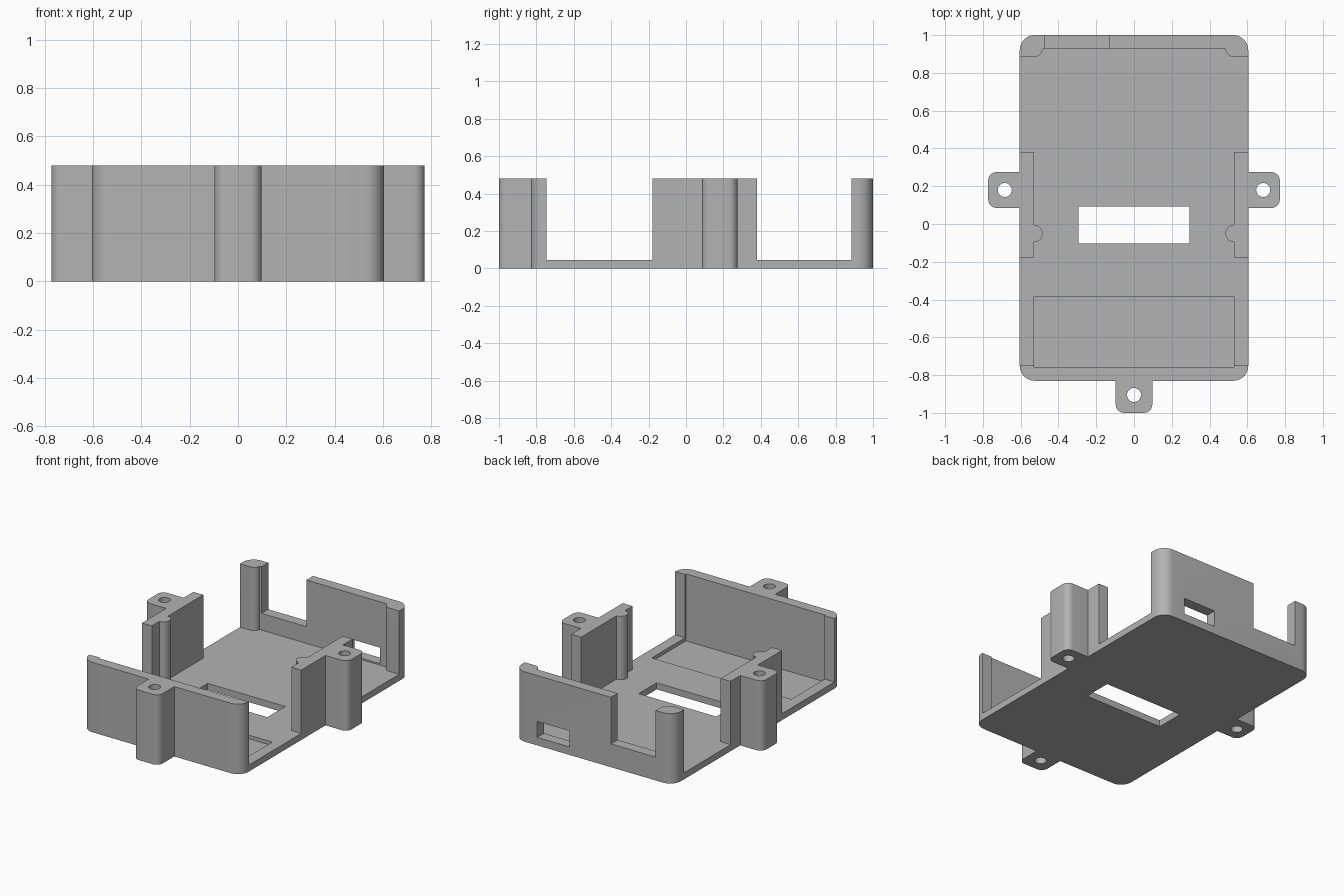
import bpy
import bmesh
from math import cos, sin, pi

default = bpy.data.objects.get("Cube")
if default:
    bpy.data.objects.remove(default, do_unlink=True)

HEIGHT = 0.48
FLOOR = 0.045
HALF_W, FRONT, BACK = 0.605, -0.83, 1.0       # outer shell
IN_W, IN_FRONT, IN_BACK = 0.53, -0.757, 0.927  # inner cavity
OVER = 0.6                                     # cutters reach past the rim

grey = bpy.data.materials.new("plain grey")
grey.use_nodes = True
grey.diffuse_color = (0.45, 0.45, 0.45, 1)
grey.node_tree.nodes["Principled BSDF"].inputs["Base Color"].default_value = (0.45, 0.45, 0.45, 1)


def prism(name, outline, z0, z1):
    """Extrude a counter-clockwise outline from z0 to z1."""
    bm = bmesh.new()
    face = bm.faces.new([bm.verts.new((x, y, z0)) for x, y in outline])
    top = bmesh.ops.extrude_face_region(bm, geom=[face])["geom"]
    verts = [v for v in top if isinstance(v, bmesh.types.BMVert)]
    bmesh.ops.translate(bm, verts=verts, vec=(0, 0, z1 - z0))
    bmesh.ops.recalc_face_normals(bm, faces=bm.faces)
    mesh = bpy.data.meshes.new(name)
    bm.to_mesh(mesh)
    bm.free()
    mesh.materials.append(grey)
    obj = bpy.data.objects.new(name, mesh)
    bpy.context.collection.objects.link(obj)
    return obj


def block(name, x0, x1, y0, y1, z0, z1, radius=0, steps=8):
    """Box whose upright edges may be rounded."""
    if not radius:
        return prism(name, [(x0, y0), (x1, y0), (x1, y1), (x0, y1)], z0, z1)
    centres = [(x1 - radius, y1 - radius), (x0 + radius, y1 - radius),
               (x0 + radius, y0 + radius), (x1 - radius, y0 + radius)]
    outline = []
    for quarter, (cx, cy) in enumerate(centres):
        for i in range(steps + 1):
            a = (quarter + i / steps) * pi / 2
            outline.append((cx + radius * cos(a), cy + radius * sin(a)))
    return prism(name, outline, z0, z1)


def rod(name, x, y, radius, z0, z1, sides=32):
    """Upright cylinder."""
    angles = [2 * pi * (i + 0.5) / sides for i in range(sides)]
    return prism(name, [(x + radius * cos(a), y + radius * sin(a)) for a in angles], z0, z1)


def combine(body, tool, operation):
    """Apply one boolean and discard the tool."""
    mod = body.modifiers.new("combine", 'BOOLEAN')
    mod.operation, mod.object, mod.solver = operation, tool, 'EXACT'
    tool.hide_render = True
    graph = bpy.context.evaluated_depsgraph_get()
    mesh = bpy.data.meshes.new_from_object(body.evaluated_get(graph))
    body.modifiers.clear()
    body.data = mesh
    bpy.data.objects.remove(tool, do_unlink=True)


# Rounded outer shell
tray = block("open_tray", -HALF_W, HALF_W, FRONT, BACK, 0, HEIGHT, 0.08)

# Screw tabs on both sides and at the front
for side in (-1, 1):
    x0, x1 = sorted((side * 0.56, side * 0.772))
    combine(tray, block("side_tab", x0, x1, 0.085, 0.275, 0, HEIGHT, 0.045), 'UNION')
combine(tray, block("front_tab", -0.097, 0.097, -1.0, -0.775, 0, HEIGHT, 0.045), 'UNION')

# Hollow interior
combine(tray, block("cavity", -IN_W, IN_W, IN_FRONT, IN_BACK, FLOOR, OVER), 'DIFFERENCE')

# Round ribs on the side walls and in the back corners
for side in (-1, 1):
    for y in (-0.05, 0.93):
        combine(tray, rod("rib", side * IN_W, y, 0.046, FLOOR / 2, HEIGHT), 'UNION')

# Side openings, full width, down to the floor
for y0, y1 in ((-0.747, -0.178), (0.38, 0.885)):
    combine(tray, block("side_opening", -0.7, 0.7, y0, y1, FLOOR, OVER), 'DIFFERENCE')

# Back wall notch and port
combine(tray, block("back_notch", -0.47, -0.13, 0.85, 1.1, 0.16, OVER), 'DIFFERENCE')
combine(tray, block("back_port", 0.185, 0.43, 0.85, 1.1, 0.055, 0.165), 'DIFFERENCE')

# Floor window and shallow pocket
combine(tray, block("floor_window", -0.295, 0.295, -0.103, 0.092, -0.1, 0.1), 'DIFFERENCE')
combine(tray, block("floor_pocket", -IN_W, IN_W, IN_FRONT, -0.385, 0.02, 0.1), 'DIFFERENCE')

# Screw holes
for x, y in ((-0.684, 0.18), (0.684, 0.18), (0, -0.905)):
    combine(tray, rod("screw_hole", x, y, 0.037, -0.1, OVER), 'DIFFERENCE')

# Smooth rounded faces, crisp edges
bpy.ops.object.select_all(action='DESELECT')
tray.select_set(True)
bpy.context.view_layer.objects.active = tray
bpy.ops.object.shade_smooth_by_angle(angle=pi / 6)
